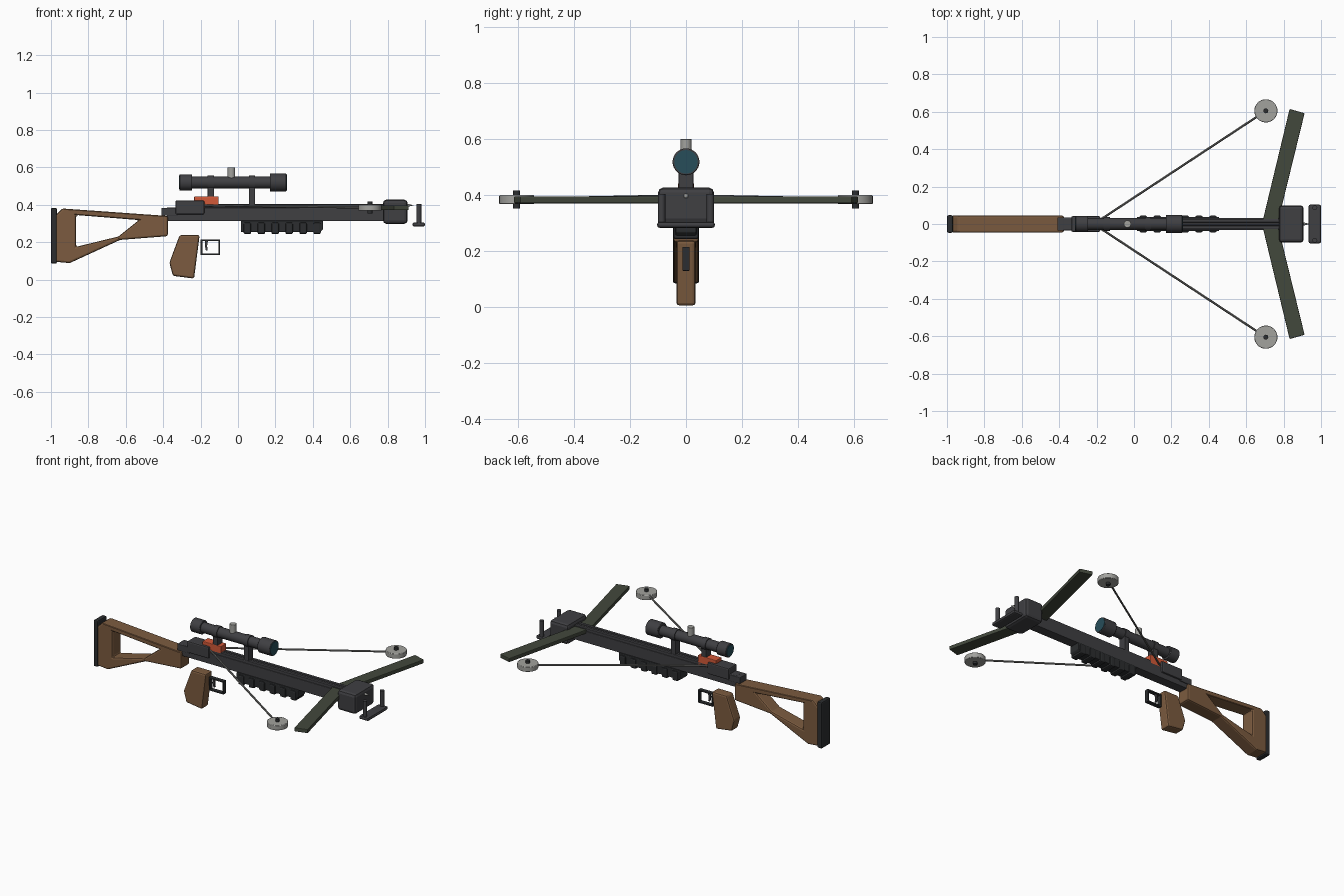
import bpy, bmesh, math
from mathutils import Vector

if "Cube" in bpy.data.objects:
    bpy.data.objects.remove(bpy.data.objects["Cube"])


def material(name, r, g, b):
    m = bpy.data.materials.new(name)
    m.diffuse_color = (r, g, b, 1)
    m.use_nodes = True
    m.node_tree.nodes["Principled BSDF"].inputs["Base Color"].default_value = m.diffuse_color
    return m


DARK = material("dark_metal", 0.05, 0.05, 0.055)
BLACK = material("black_rubber", 0.025, 0.027, 0.029)
WOOD = material("wood", 0.2, 0.105, 0.05)
OLIVE = material("olive_limb", 0.055, 0.065, 0.045)
ORANGE = material("orange", 0.65, 0.1, 0.04)
STEEL = material("steel", 0.36, 0.36, 0.34)
CORD = material("cord", 0.2, 0.2, 0.19)
GLASS = material("lens_glass", 0.02, 0.075, 0.1)


def finish(bm, name, mat, bevel=0.0, segments=2):
    bmesh.ops.recalc_face_normals(bm, faces=bm.faces)
    me = bpy.data.meshes.new(name)
    bm.to_mesh(me)
    bm.free()
    me.materials.append(mat)
    ob = bpy.data.objects.new(name, me)
    bpy.context.collection.objects.link(ob)
    if bevel:
        mod = ob.modifiers.new("bevel", 'BEVEL')
        mod.width, mod.segments = bevel, segments
        mod.limit_method, mod.angle_limit = 'ANGLE', math.radians(25)
    return ob


def box(name, x, y, z, mat, bevel=0.004):
    """Box from (min, max) ranges."""
    bm = bmesh.new()
    bmesh.ops.create_cube(bm, size=1)
    for v in bm.verts:
        for i, (lo, hi) in enumerate((x, y, z)):
            v.co[i] = lo if v.co[i] < 0 else hi
    return finish(bm, name, mat, bevel)


def prism(name, pts, half, mat, bevel=0.0):
    """Side (x, z) profile extruded through y."""
    bm = bmesh.new()
    f = bm.faces.new([bm.verts.new((x, -half, z)) for x, z in pts])
    r = bmesh.ops.extrude_face_region(bm, geom=[f])
    verts = [g for g in r["geom"] if isinstance(g, bmesh.types.BMVert)]
    bmesh.ops.translate(bm, vec=(0, 2 * half, 0), verts=verts)
    return finish(bm, name, mat, bevel)


def rod(name, a, b, r1, mat, r2=None, sides=24, bevel=0.0):
    """Cylinder or cone between two points."""
    a, b = Vector(a), Vector(b)
    d = b - a
    bm = bmesh.new()
    bmesh.ops.create_cone(bm, cap_ends=True, segments=sides, radius1=r1,
                          radius2=r1 if r2 is None else r2, depth=d.length)
    bm.transform(d.to_track_quat('Z', 'Y').to_matrix().to_4x4())
    bmesh.ops.translate(bm, vec=(a + b) / 2, verts=bm.verts)
    ob = finish(bm, name, mat, bevel)
    bpy.ops.object.select_all(action='DESELECT')
    ob.select_set(True)
    bpy.context.view_layer.objects.active = ob
    bpy.ops.object.shade_smooth_by_angle(angle=math.radians(35))
    return ob


# Skeleton stock with cut-out, and butt pad
stock = prism("stock", [(-0.94, 0.38), (-0.375, 0.34), (-0.375, 0.232), (-0.63, 0.212),
                        (-0.90, 0.088), (-0.975, 0.095), (-0.975, 0.345)], 0.045, WOOD)
cutter = prism("stock_cutter", [(-0.865, 0.345), (-0.53, 0.318), (-0.64, 0.23),
                                (-0.865, 0.175)], 0.1, WOOD)
cut = stock.modifiers.new("opening", 'BOOLEAN')
cut.object, cut.operation, cut.solver = cutter, 'DIFFERENCE', 'EXACT'
bev = stock.modifiers.new("bevel", 'BEVEL')
bev.width, bev.segments, bev.limit_method = 0.01, 2, 'ANGLE'
cutter.hide_render = True
cutter.hide_set(True)
box("butt_pad", (-1.0, -0.968), (-0.047, 0.047), (0.085, 0.383), BLACK, 0.008)

# Main rail, flight strips, receiver and safety block
box("rail", (-0.38, 0.79), (-0.032, 0.032), (0.312, 0.385), DARK)
box("rail_tail", (-0.41, -0.32), (-0.036, 0.036), (0.342, 0.383), DARK)
for s, n in ((-1, "right"), (1, "left")):
    box("flight_strip_" + n, (-0.18, 0.785), sorted((s * 0.009, s * 0.028)),
        (0.38, 0.403), DARK, 0.003)
box("receiver", (-0.335, -0.18), (-0.042, 0.042), (0.348, 0.423), DARK, 0.008)
box("safety_block", (-0.235, -0.103), (-0.028, 0.028), (0.38, 0.444), ORANGE, 0.004)

# Bolt lying in the groove
rod("bolt_shaft", (-0.17, 0, 0.397), (0.905, 0, 0.397), 0.007, DARK, sides=12)
rod("bolt_tip", (0.9, 0, 0.397), (0.94, 0, 0.397), 0.01, STEEL, 0.0, 12)

# Ribbed fore grip
prism("fore_grip", [(0.015, 0.315), (0.455, 0.315), (0.455, 0.268), (0.44, 0.254),
                    (0.015, 0.254)], 0.038, BLACK, 0.005)
for i in range(6):
    x = 0.05 + i * 0.0745
    box("fore_grip_rib_%d" % (i + 1), (x - 0.02, x + 0.02), (-0.045, 0.045),
        (0.243, 0.305), BLACK, 0.008)

# Pistol grip, trigger guard and trigger
prism("pistol_grip", [(-0.312, 0.238), (-0.205, 0.238), (-0.235, 0.005), (-0.348, 0.02),
                      (-0.367, 0.09)], 0.034, WOOD, 0.01)
gx, gz, t = (-0.2, -0.095), (0.13, 0.215), 0.009
for n, x, z in (("top", gx, (gz[1] - t, gz[1])), ("bottom", gx, (gz[0], gz[0] + t)),
                ("rear", (gx[0], gx[0] + t), gz), ("front", (gx[1] - t, gx[1]), gz)):
    box("trigger_guard_" + n, x, (-0.013, 0.013), z, BLACK, 0.002)
prism("trigger", [(-0.175, 0.21), (-0.16, 0.21), (-0.165, 0.18), (-0.162, 0.155),
                  (-0.172, 0.155), (-0.177, 0.18)], 0.006, DARK, 0.001)

# Telescopic sight
ax = 0.519


def scope_part(name, x0, x1, r, mat, bevel=0.0):
    rod(name, (x0, 0, ax), (x1, 0, ax), r, mat, sides=32, bevel=bevel)


scope_part("scope_tube", -0.30, 0.24, 0.032, DARK)
scope_part("scope_eyepiece", -0.313, -0.245, 0.043, DARK, 0.003)
scope_part("scope_objective", 0.17, 0.258, 0.048, DARK, 0.003)
scope_part("front_lens", 0.25, 0.261, 0.042, GLASS)
scope_part("rear_lens", -0.316, -0.305, 0.036, GLASS)
rod("scope_turret", (-0.035, 0, 0.54), (-0.035, 0, 0.6), 0.02, STEEL, bevel=0.002)
for n, x in (("rear", -0.145), ("front", 0.075)):
    box("scope_mount_" + n, (x - 0.017, x + 0.017), (-0.026, 0.026), (0.385, 0.495), DARK, 0.003)
    scope_part("scope_ring_" + n, x - 0.017, x + 0.017, 0.037, DARK)

# Riser block and foot stirrup
box("riser_block", (0.775, 0.907), (-0.1, 0.1), (0.298, 0.427), DARK, 0.018)
box("stirrup_plate", (0.933, 1.0), (-0.103, 0.103), (0.283, 0.305), DARK, 0.009)

# Limbs, wheels, strings and stirrup posts on both sides
for s, n in ((-1, "right"), (1, "left")):
    bm = bmesh.new()
    pts = [(0.69, 0.025), (0.767, 0.0), (0.912, 0.592), (0.832, 0.615)]
    f = bm.faces.new([bm.verts.new((x, s * y, 0.371)) for x, y in pts])
    r = bmesh.ops.extrude_face_region(bm, geom=[f])
    bmesh.ops.translate(bm, vec=(0, 0, 0.025),
                        verts=[g for g in r["geom"] if isinstance(g, bmesh.types.BMVert)])
    finish(bm, "limb_" + n, OLIVE, 0.004)
    c = (0.705, s * 0.605)
    rod("wheel_" + n, (*c, 0.368), (*c, 0.4), 0.062, STEEL, sides=32, bevel=0.003)
    rod("wheel_axle_" + n, (*c, 0.353), (*c, 0.416), 0.013, BLACK, sides=16)
    rod("string_" + n, (0.69, s * 0.595, 0.385), (-0.2, s * 0.01, 0.397), 0.006, CORD, sides=8)
    rod("stirrup_post_" + n, (0.967, s * 0.087, 0.29), (0.967, s * 0.087, 0.405), 0.013,
        DARK, sides=16)
